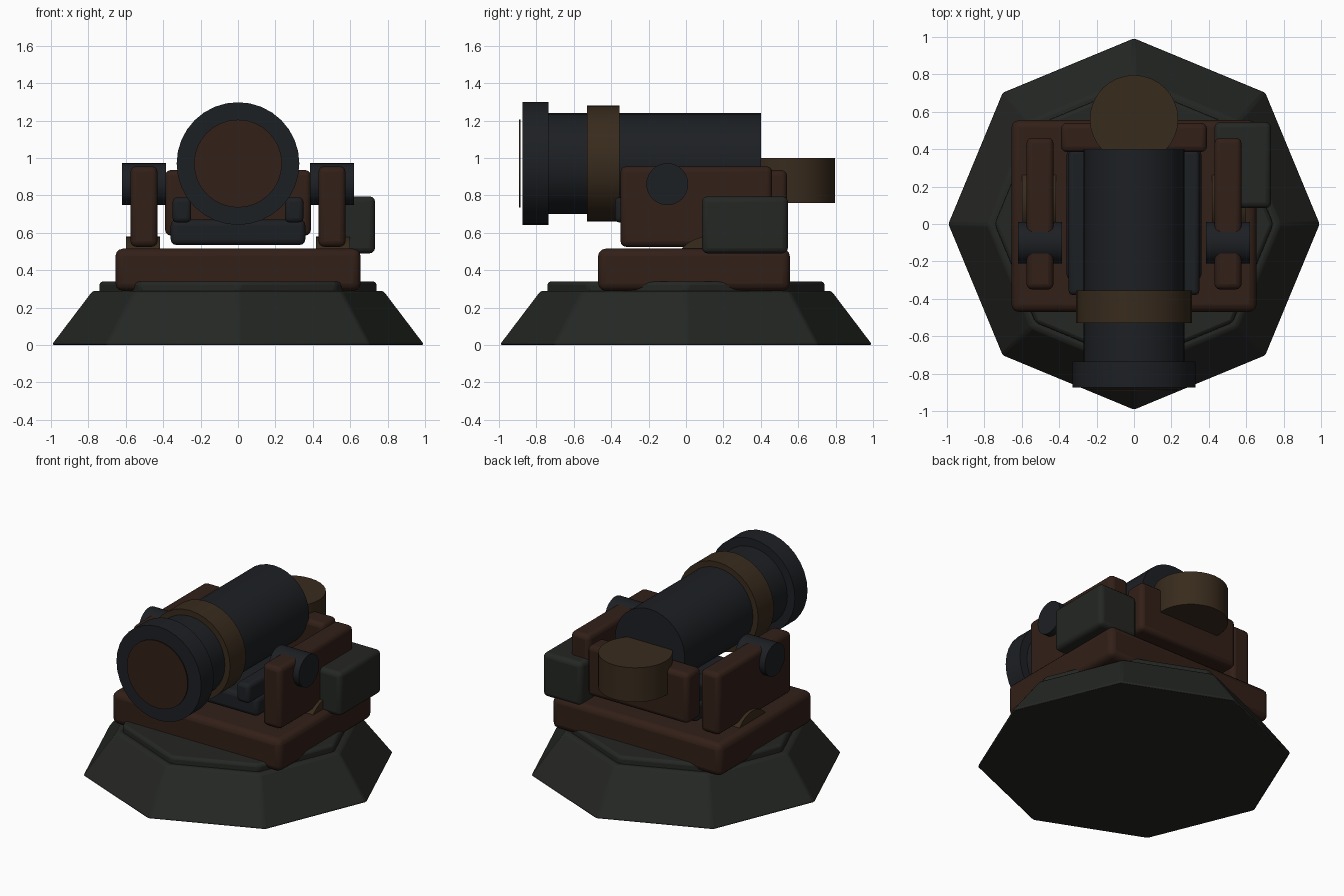
import bpy
from math import pi, radians

cube = bpy.data.objects.get("Cube")
if cube:
    bpy.data.objects.remove(cube, do_unlink=True)


def material(name, color):
    mat = bpy.data.materials.new(name)
    mat.use_nodes = True
    mat.diffuse_color = (*color, 1)
    bsdf = mat.node_tree.nodes["Principled BSDF"]
    bsdf.inputs["Base Color"].default_value = (*color, 1)
    bsdf.inputs["Roughness"].default_value = 0.8
    return mat


stone = material("stone", (0.018, 0.020, 0.017))
wood = material("wood", (0.032, 0.014, 0.009))
iron = material("iron", (0.012, 0.014, 0.017))
brass = material("brass", (0.040, 0.024, 0.012))


def finish(name, mat, bevel, segments=3):
    ob = bpy.context.object
    ob.name = ob.data.name = name
    ob.data.materials.append(mat)
    bpy.ops.object.transform_apply(location=False, rotation=True, scale=True)
    if bevel:
        mod = ob.modifiers.new("soft_edges", "BEVEL")
        mod.width = bevel
        mod.segments = segments
        mod.limit_method = "ANGLE"
        mod.angle_limit = radians(35)
    bpy.ops.object.shade_smooth_by_angle(angle=radians(35))
    return ob


def box(name, mat, x, y, z, bevel=0.03):
    """Rounded block given its extent along each axis."""
    spans = (x, y, z)
    bpy.ops.mesh.primitive_cube_add(size=1, location=[(a + b) / 2 for a, b in spans])
    bpy.context.object.scale = [b - a for a, b in spans]
    return finish(name, mat, bevel)


def cylinder(name, mat, radius, length, center, axis="Z", bevel=0.0):
    turn = {"X": (0, pi / 2, 0), "Y": (pi / 2, 0, 0), "Z": (0, 0, 0)}[axis]
    bpy.ops.mesh.primitive_cylinder_add(vertices=32, radius=radius, depth=length,
                                        location=center, rotation=turn)
    return finish(name, mat, bevel)


def octagon(name, bottom, top, z0, z1, bevel):
    bpy.ops.mesh.primitive_cone_add(vertices=8, radius1=bottom, radius2=top,
                                    depth=z1 - z0, location=(0, 0, (z0 + z1) / 2))
    return finish(name, stone, bevel, 2)


# Stone plinth
octagon("plinth", 1.0, 0.78, 0, 0.29, 0.015)
octagon("plinth_cap", 0.745, 0.745, 0.27, 0.34, 0.02)

# Timber carriage
box("carriage_base", wood, (-0.655, 0.655), (-0.47, 0.555), (0.29, 0.515), 0.04)
box("rear_transom", wood, (-0.39, 0.39), (0.385, 0.54), (0.585, 0.935))
box("cradle_bed", iron, (-0.36, 0.36), (-0.3, 0.4), (0.535, 0.67))

for side, s in (("left", 1), ("right", -1)):
    def span(a, b):
        return tuple(sorted((s * a, s * b)))

    box(side + "_cheek", wood, span(0.43, 0.575), (-0.35, 0.46), (0.525, 0.955))
    box(side + "_cradle_rail", iron, span(0.25, 0.35), (-0.38, 0.4), (0.655, 0.79), 0.025)
    cylinder(side + "_trunnion", iron, 0.112, 0.235, (s * 0.502, -0.1, 0.86), "X")
    cylinder(side + "_axle_peg", brass, 0.19, 0.18, (s * 0.508, 0.12, 0.39), "X")

# Chest hung on the left cheek
box("side_chest", stone, (0.43, 0.733), (0.085, 0.545), (0.49, 0.795))

# Barrel, built along the firing axis
for name, mat, radius, front, back in (
        ("barrel", iron, 0.27, -0.74, 0.4),
        ("barrel_band", brass, 0.31, -0.53, -0.355),
        ("muzzle_ring", iron, 0.328, -0.875, -0.735),
        ("bore_disc", wood, 0.235, -0.893, -0.886)):
    cylinder(name, mat, radius, back - front, (0, (front + back) / 2, 0.97), "Y")

# Breech block
cylinder("breech_drum", brass, 0.236, 0.24, (0, 0.56, 0.88))
